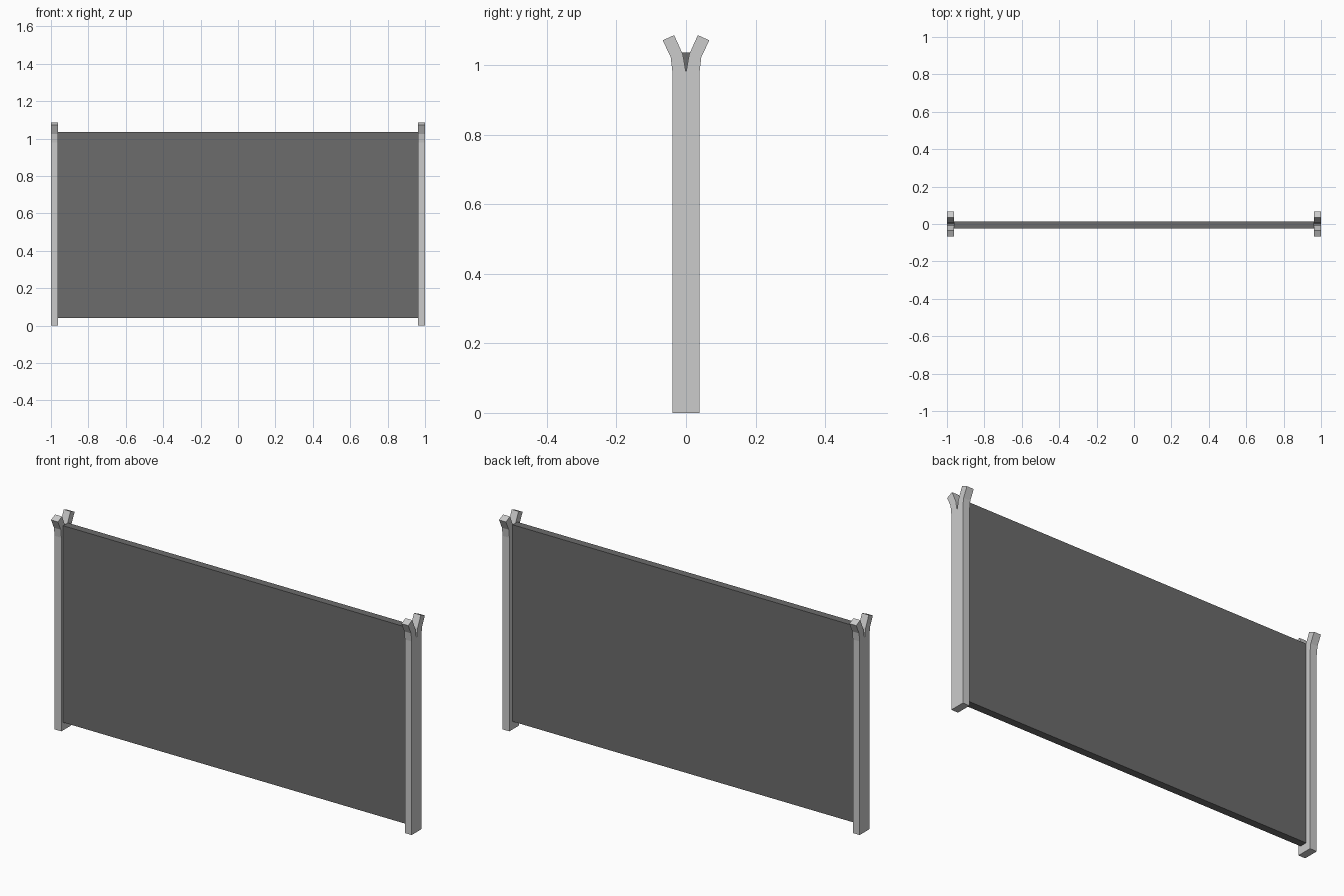
import bpy
import bmesh

if "Cube" in bpy.data.objects:
    bpy.data.objects.remove(bpy.data.objects["Cube"])


def extruded(name, profile, x0, x1):
    """Solid from a (y, z) outline, extruded along x."""
    bm = bmesh.new()
    face = bm.faces.new([bm.verts.new((x0, y, z)) for y, z in profile])
    res = bmesh.ops.extrude_face_region(bm, geom=[face])
    verts = [g for g in res["geom"] if isinstance(g, bmesh.types.BMVert)]
    bmesh.ops.translate(bm, verts=verts, vec=(x1 - x0, 0, 0))
    bmesh.ops.recalc_face_normals(bm, faces=bm.faces)
    mesh = bpy.data.meshes.new(name)
    bm.to_mesh(mesh)
    bm.free()
    obj = bpy.data.objects.new(name, mesh)
    bpy.context.collection.objects.link(obj)
    return obj


# Posts: straight shaft splitting into two flared arms at the top
half = [(0.039, 0), (0.039, 0.98), (0.044, 1.023), (0.067, 1.071),
        (0.034, 1.086), (0.009, 1.03)]
post_outline = half + [(0, 0.978)] + [(-y, z) for y, z in reversed(half)]
extruded("left_post", post_outline, -1.0, -0.962)
extruded("right_post", post_outline, 0.962, 1.0)

# Dark panel held between the posts, slightly towards the front
panel_outline = [(-0.025, 0.04), (0.013, 0.04), (0.013, 1.036), (-0.025, 1.036)]
panel = extruded("panel", panel_outline, -0.962, 0.962)
dark = bpy.data.materials.new("dark_grey")
dark.diffuse_color = (0.15, 0.15, 0.15, 1)
dark.use_nodes = True
dark.node_tree.nodes["Principled BSDF"].inputs["Base Color"].default_value = dark.diffuse_color
panel.data.materials.append(dark)
